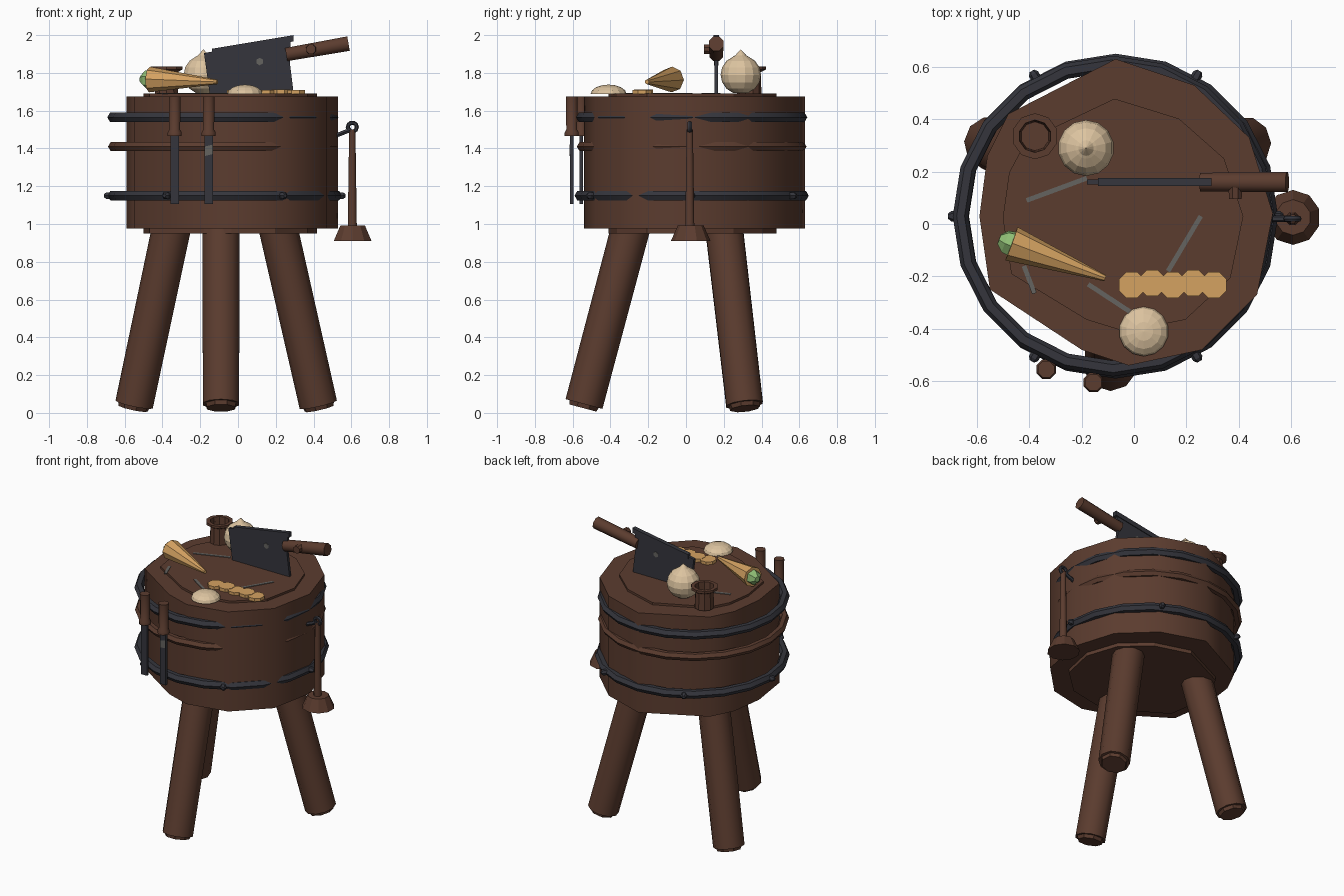
import bpy, bmesh, math
from mathutils import Vector, Matrix

if "Cube" in bpy.data.objects:
    bpy.data.objects.remove(bpy.data.objects["Cube"], do_unlink=True)


def material(name, rgb):
    m = bpy.data.materials.new(name)
    m.use_nodes = True
    m.diffuse_color = (*rgb, 1)
    m.node_tree.nodes["Principled BSDF"].inputs["Base Color"].default_value = (*rgb, 1)
    return m


wood = material("dark_wood", (0.105, 0.045, 0.028))
iron = material("dark_iron", (0.035, 0.036, 0.046))
steel = material("worn_steel", (0.13, 0.125, 0.115))
orange = material("carrot_orange", (0.66, 0.36, 0.12))
cream = material("onion_cream", (0.72, 0.55, 0.35))
green = material("leaf_green", (0.28, 0.52, 0.18))
smooth = []


def finish(name, bm, mat, soft=False):
    bmesh.ops.recalc_face_normals(bm, faces=bm.faces)
    mesh = bpy.data.meshes.new(name)
    bm.to_mesh(mesh)
    bm.free()
    mesh.materials.append(mat)
    ob = bpy.data.objects.new(name, mesh)
    bpy.context.collection.objects.link(ob)
    if soft:
        smooth.append(ob)
    return ob


def lathe(name, profile, mat, base, axis=(0, 0, 1), sides=8, soft=False, squash=1):
    """Revolve (radius, height) points about an axis; zero radius makes a tip."""
    bm = bmesh.new()
    rot = Vector((0, 0, 1)).rotation_difference(Vector(axis)).to_matrix().to_4x4()
    place = Matrix.Translation(base) @ rot
    rings = []
    for r, h in profile:
        ring = []
        for i in range(sides if r else 1):
            a = math.tau * (i + 0.5) / sides
            ring.append(bm.verts.new(place @ Vector((r * math.cos(a), r * math.sin(a) * squash, h))))
        rings.append(ring)
    for a, b in zip(rings, rings[1:]):
        for i in range(sides):
            j = (i + 1) % sides
            quad = [a[i % len(a)], a[j % len(a)], b[j % len(b)], b[i % len(b)]]
            bm.faces.new(list(dict.fromkeys(quad)))
    for ring in (rings[0], rings[-1]):
        if len(ring) > 2:
            bm.faces.new(ring)
    return finish(name, bm, mat, soft)


def rod(name, p, q, r0, r1, mat, sides=8, soft=False):
    d = Vector(q) - Vector(p)
    return lathe(name, [(r0, 0), (r1, d.length)], mat, p, d, sides, soft)


def prism(name, points, offset, mat, soft=False):
    """Extrude a flat outline along an offset."""
    bm = bmesh.new()
    face = bm.faces.new([bm.verts.new(p) for p in points])
    out = bmesh.ops.extrude_face_region(bm, geom=[face])
    moved = [v for v in out["geom"] if isinstance(v, bmesh.types.BMVert)]
    bmesh.ops.translate(bm, verts=moved, vec=offset)
    return finish(name, bm, mat, soft)


def hoop(name, centre, major, half_w, half_h, mat, sides=20, turn=Matrix()):
    bm = bmesh.new()
    rings = []
    for i in range(sides):
        a = math.tau * i / sides
        ring = []
        for k in range(6):
            b = math.tau * k / 6
            r = major + half_w * math.cos(b)
            v = turn @ Vector((r * math.cos(a), r * math.sin(a), half_h * math.sin(b) * 1.15))
            ring.append(bm.verts.new(v + Vector(centre)))
        rings.append(ring)
    for i in range(sides):
        a, b = rings[i], rings[(i + 1) % sides]
        for k in range(6):
            n = (k + 1) % 6
            bm.faces.new([a[k], a[n], b[n], b[k]])
    return finish(name, bm, mat, True)


# Uneven block with inset end discs
outline = [(-0.07, 0.63), (0.23, 0.53), (0.44, 0.33), (0.53, 0.04), (0.47, -0.27), (0.26, -0.48),
           (-0.02, -0.54), (-0.20, -0.48), (-0.55, -0.25), (-0.59, 0.03), (-0.56, 0.26), (-0.48, 0.42)]
prism("block", [(x, y, 0.975) for x, y in outline], (0, 0, 0.70), wood, True)
for name, z in (("top_disc", 1.675), ("bottom_disc", 0.95)):
    disc = [(-0.05 + (x + 0.04) * 0.82, 0.03 + (y - 0.04) * 0.76, z) for x, y in outline]
    prism(name, disc, (0, 0, 0.015 if z > 1 else 0.025), wood)

# Hoops and studs
hoop("upper_hoop", (-0.08, 0.03, 1.565), 0.582, 0.03, 0.026, iron)
hoop("middle_hoop", (-0.08, 0.03, 1.41), 0.58, 0.028, 0.024, wood)
hoop("lower_hoop", (-0.07, 0.03, 1.15), 0.59, 0.03, 0.026, iron)
for i in range(6):
    a = math.tau * i / 6
    d = Vector((math.cos(a), math.sin(a), 0))
    lathe("hoop_stud_%d" % i, [(0.02, 0), (0.02, 0.022), (0.01, 0.035)], iron,
          Vector((-0.07, 0.03, 1.15)) + d * 0.605, d, 6)

# Splayed legs with end plates
legs = {"front_leg": ((-0.09, -0.29, 0.99), (-0.09, -0.54, 0.047)),
        "back_right_leg": ((-0.35, 0.20, 0.99), (-0.55, 0.31, 0.044)),
        "back_left_leg": ((0.21, 0.20, 0.99), (0.425, 0.31, 0.044))}
for name, (top, foot) in legs.items():
    rod(name, top, foot, 0.103, 0.101, wood, 10, True)
    d = (Vector(foot) - Vector(top)).normalized()
    lathe(name + "_foot", [(0.088, -0.005), (0.08, 0.022)], wood, foot, d, 8)

# Hanging knives
for i, (x, y) in enumerate(((-0.335, -0.555), (-0.155, -0.605))):
    lathe("knife_handle_%d" % i, [(0.04, 1.465), (0.04, 1.485), (0.031, 1.50), (0.034, 1.675)],
          wood, (x, y, 0), sides=8, soft=True)
    blade = [(x - 0.023, y - 0.009, 1.47), (x + 0.023, y - 0.009, 1.47),
             (x + 0.023, y - 0.009, 1.105), (x - 0.023, y - 0.009, 1.105)]
    prism("knife_blade_%d" % i, blade, (0, 0.018, 0), iron)
prism("blade_wear", [(-0.175, -0.615, 1.36), (-0.135, -0.615, 1.37), (-0.135, -0.615, 1.42),
                     (-0.175, -0.615, 1.41)], (0, -0.003, 0), steel)

# Hanging mallet
rod("hook_arm", (0.51, 0.02, 1.465), (0.60, 0.02, 1.50), 0.013, 0.013, iron, 6)
hoop("hook_ring", (0.605, 0.02, 1.513), 0.024, 0.011, 0.011, iron, 10, Matrix.Rotation(math.pi / 2, 4, "X"))
rod("mallet_handle", (0.605, 0.02, 0.98), (0.605, 0.02, 1.50), 0.026, 0.018, wood, 8, True)
lathe("mallet_head", [(0.105, 0.91), (0.068, 0.993)], wood, (0.607, 0.025, 0), sides=10)

# Cup
lathe("cup", [(0.065, 0), (0.06, 0.115), (0.088, 0.13), (0.088, 0.147), (0.062, 0.147), (0.055, 0.03)],
      wood, (-0.378, 0.335, 1.688), sides=10)

# Whole onion and cut half
ball = [(0.107 * math.sin(math.pi * i / 8), -0.104 * math.cos(math.pi * i / 8)) for i in range(1, 8)]
lathe("onion", ball + [(0.03, 0.102), (0.0, 0.135)], cream, (-0.183, 0.29, 1.79), sides=14)
dome = [(0.095 * math.cos(math.pi * i / 8), 0.05 * math.sin(math.pi * i / 8)) for i in range(4)]
lathe("onion_half", dome + [(0, 0.05)], cream, (0.037, -0.41, 1.688), sides=14)

# Carrot with leafy end and slices
base, tip = Vector((-0.468, -0.075, 1.765)), Vector((-0.11, -0.207, 1.752))
rod("carrot", base, tip, 0.068, 0.012, orange, 8)
lathe("carrot_leaf", [(0.052, -0.01), (0.046, 0.025), (0.02, 0.05)], green, base, base - tip, 6)
for i in range(5):
    lathe("carrot_slice_%d" % i, [(0.054, 0), (0.054, 0.022 + 0.002 * (i % 2))], orange,
          (-0.008 + 0.078 * i, -0.233 + 0.008 * (i % 2), 1.688), sides=8)

# Cleaver
blade = [(-0.18, 1.905), (0.28, 1.985), (0.275, 1.85), (0.295, 1.69), (-0.15, 1.69)]
prism("cleaver_blade", [(x, 0.15, z) for x, z in blade], (0, 0.02, 0), iron)
spine = [(-0.137, 1.895), (-0.137, 1.928), (0.295, 2.0), (0.295, 1.967)]
prism("cleaver_spine", [(x, 0.145, z) for x, z in spine], (0, 0.03, 0), iron)
rod("cleaver_rivet", (0.115, 0.147, 1.86), (0.115, 0.173, 1.86), 0.02, 0.02, steel, 6)
rod("cleaver_handle", (0.255, 0.16, 1.897), (0.585, 0.16, 1.955), 0.038, 0.042, wood, 8, True)
rod("handle_peg", (0.387, 0.16, 1.925), (0.387, 0.095, 1.925), 0.03, 0.026, wood, 8)

# Knife marks on the top
marks = [((-0.41, 0.09), (-0.18, 0.175)), ((0.13, -0.18), (0.255, 0.03)),
         ((-0.175, -0.23), (-0.015, -0.335)), ((-0.42, -0.16), (-0.38, -0.265))]
for i, (p, q) in enumerate(marks):
    p, q = Vector((*p, 1.688)), Vector((*q, 1.688))
    s = (q - p).cross(Vector((0, 0, 1))).normalized() * 0.009
    prism("knife_mark_%d" % i, [p - s, q - s, q + s, p + s], (0, 0, 0.006), steel)

# Soft shading on rounded parts
for ob in bpy.context.selected_objects:
    ob.select_set(False)
for ob in smooth:
    ob.select_set(True)
bpy.context.view_layer.objects.active = smooth[0]
bpy.ops.object.shade_smooth_by_angle(angle=math.radians(50))
